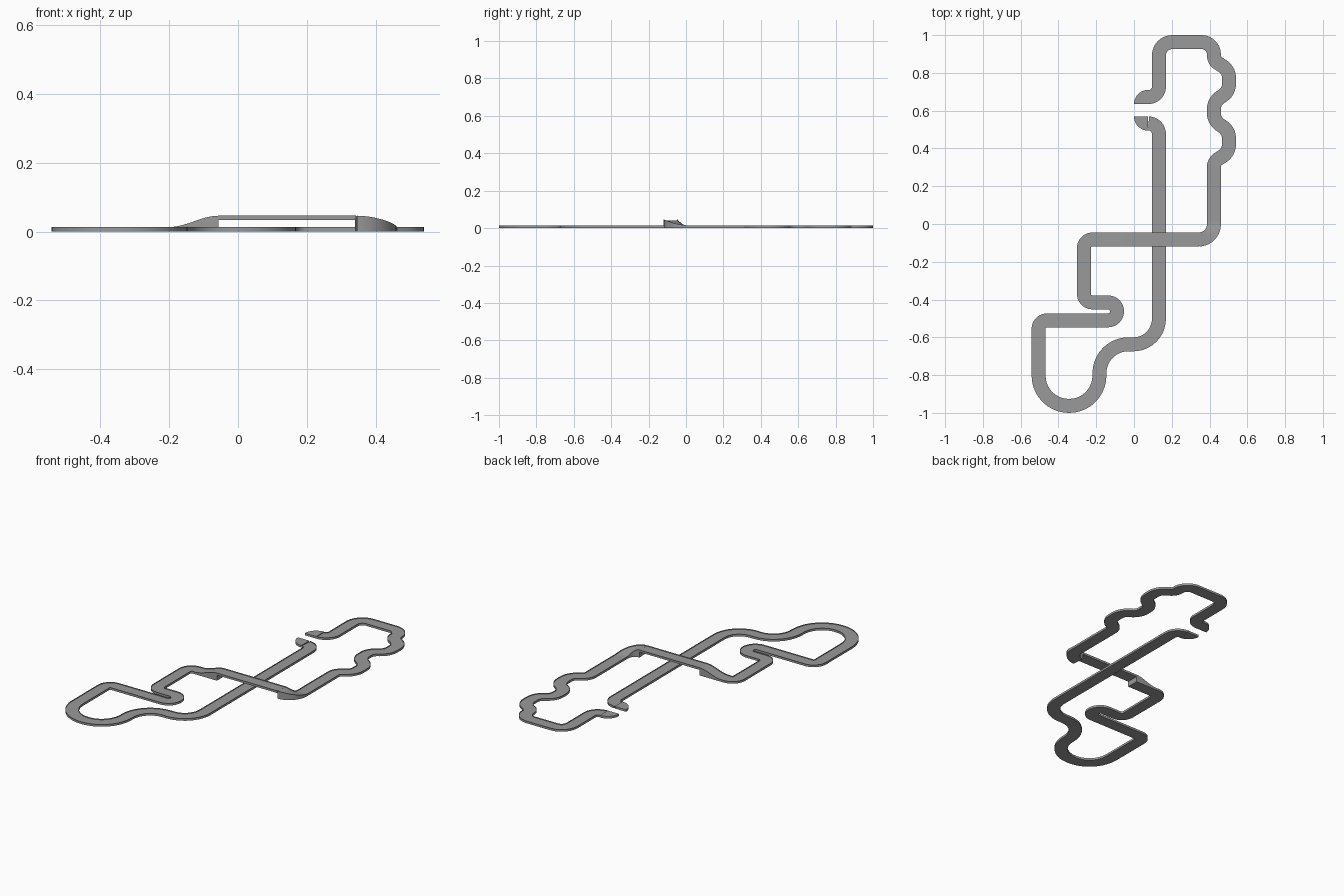
import bpy, bmesh, math
from mathutils import Vector

if "Cube" in bpy.data.objects:
    bpy.data.objects.remove(bpy.data.objects["Cube"])

HALF = 0.037      # half width of the road
THICK = 0.013     # slab thickness
FLOOR = 0.008     # driving surface inside the thin raised edges
LIP = 0.002
RISE = 0.033      # extra height of the bridge

asphalt = bpy.data.materials.new("asphalt_grey")
asphalt.use_nodes = True
GREY = (0.32, 0.32, 0.32, 1)
asphalt.diffuse_color = GREY
asphalt.node_tree.nodes["Principled BSDF"].inputs["Base Color"].default_value = GREY


def finish(name, bm):
    bmesh.ops.recalc_face_normals(bm, faces=bm.faces)
    mesh = bpy.data.meshes.new(name)
    bm.to_mesh(mesh)
    bm.free()
    mesh.materials.append(asphalt)
    obj = bpy.data.objects.new(name, mesh)
    bpy.context.collection.objects.link(obj)
    bpy.ops.object.select_all(action='DESELECT')
    obj.select_set(True)
    bpy.context.view_layer.objects.active = obj
    bpy.ops.object.shade_smooth_by_angle(angle=math.radians(35))


def rounded_path(corners, step=0.03):
    """Polyline through (x, y, radius) corners, each rounded by an arc."""
    P = [Vector(c[:2]) for c in corners]
    out = [P[0]]
    for i in range(1, len(P) - 1):
        a, b = (P[i - 1] - P[i]).normalized(), (P[i + 1] - P[i]).normalized()
        r = corners[i][2]
        half = a.angle(b) / 2
        mid = P[i] + (a + b).normalized() * (r / math.sin(half))
        start = P[i] + a * (r / math.tan(half)) - mid
        turn = math.pi - 2 * half
        if a.x * b.y - a.y * b.x > 0:
            turn = -turn
        n = max(4, int(abs(turn) / 0.15))
        for k in range(n + 1):
            t = turn * k / n
            c, s = math.cos(t), math.sin(t)
            out.append(mid + Vector((start.x * c - start.y * s, start.x * s + start.y * c)))
    out.append(P[-1])
    # remove coincident points and split long straights
    dense = [out[0]]
    for p in out[1:]:
        q = dense[-1]
        d = (p - q).length
        if d < 0.002:
            continue
        n = max(1, math.ceil(d / step))
        dense += [q.lerp(p, k / n) for k in range(1, n + 1)]
    return dense


def sweep(name, pts, tops, solid=False):
    """Road with thin raised edges; solid roads reach down to the ground."""
    bm = bmesh.new()
    rings = []
    for i, p in enumerate(pts):
        d_in = (p - pts[max(i - 1, 0)]).normalized()
        d_out = (pts[min(i + 1, len(pts) - 1)] - p).normalized()
        d = (d_in + d_out).normalized()
        side = Vector((-d.y, d.x))
        top = tops[i]
        low = 0 if solid else top - THICK
        floor = top - THICK + FLOOR
        inner = HALF - LIP
        section = [(-HALF, low), (-HALF, top), (-inner, top), (-inner, floor),
                   (inner, floor), (inner, top), (HALF, top), (HALF, low)]
        rings.append([bm.verts.new((*(p + side * o), z)) for o, z in section])
    for a, b in zip(rings, rings[1:]):
        for k in range(8):
            j = (k + 1) % 8
            bm.faces.new((a[k], a[j], b[j], b[k]))
    bm.faces.new(rings[0])
    bm.faces.new(rings[-1][::-1])
    finish(name, bm)


def flat_road(name, corners):
    pts = rounded_path(corners)
    sweep(name, pts, [THICK] * len(pts))


def ease(t):
    t = min(max(t, 0), 1)
    return t * t * (3 - 2 * t)


# North loop with its chicane
flat_road("north_road", [
    (0.075, 0.672), (0.132, 0.672, 0.055), (0.132, 0.963, 0.07),
    (0.423, 0.963, 0.065), (0.423, 0.865, 0.05), (0.503, 0.815, 0.075),
    (0.503, 0.70, 0.075), (0.423, 0.65, 0.075), (0.423, 0.545, 0.075),
    (0.503, 0.495, 0.075), (0.503, 0.38, 0.075), (0.423, 0.33, 0.05),
    (0.423, 0.02)])

# South loop with hairpin, and the long straight passing under the bridge
flat_road("south_road", [
    (-0.2, -0.082), (-0.265, -0.082, 0.045), (-0.265, -0.415, 0.045),
    (-0.09, -0.415, 0.047), (-0.09, -0.51, 0.047), (-0.505, -0.51, 0.045),
    (-0.505, -0.963, 0.16), (-0.183, -0.963, 0.16), (-0.183, -0.637, 0.153),
    (0.132, -0.637, 0.135), (0.132, 0.532, 0.055), (0.075, 0.532)])

# Bridge: curved east ramp, level deck, straight west ramp
EAST, WEST = 0.343, -0.057
ramp = rounded_path([(0.423, 0.02), (0.423, -0.082, 0.08), (EAST - 0.001, -0.082)], 0.01)
n = len(ramp) - 1
sweep("east_ramp", ramp, [THICK + RISE * ease(i / n) for i in range(n + 1)], True)
deck = rounded_path([(EAST, -0.082), (WEST, -0.082)])
sweep("bridge_deck", deck, [THICK + RISE] * len(deck))
ramp = rounded_path([(WEST, -0.082), (-0.2, -0.082)], 0.01)
n = len(ramp) - 1
sweep("west_ramp", ramp, [THICK + RISE * ease(1 - i / n) for i in range(n + 1)], True)

# Quarter-round tips on both sides of the gap
R = 0.075
for name, y, s in (("north_tip", 0.635, 1), ("south_tip", 0.569, -1)):
    bm = bmesh.new()
    outline = [(R, y)] + [(R - R * math.cos(a), y + s * R * math.sin(a))
                          for a in (math.pi / 2 * k / 10 for k in range(11))]
    base = bm.faces.new([bm.verts.new((*p, 0)) for p in outline])
    top = bmesh.ops.extrude_face_region(bm, geom=[base])
    lifted = [v for v in top["geom"] if isinstance(v, bmesh.types.BMVert)]
    bmesh.ops.translate(bm, vec=(0, 0, THICK), verts=lifted)
    if not any(f.normal.z and all(v.co.z == 0 for v in f.verts) for f in bm.faces):
        bm.faces.new([v for v in bm.verts if v.co.z == 0])
    finish(name, bm)
